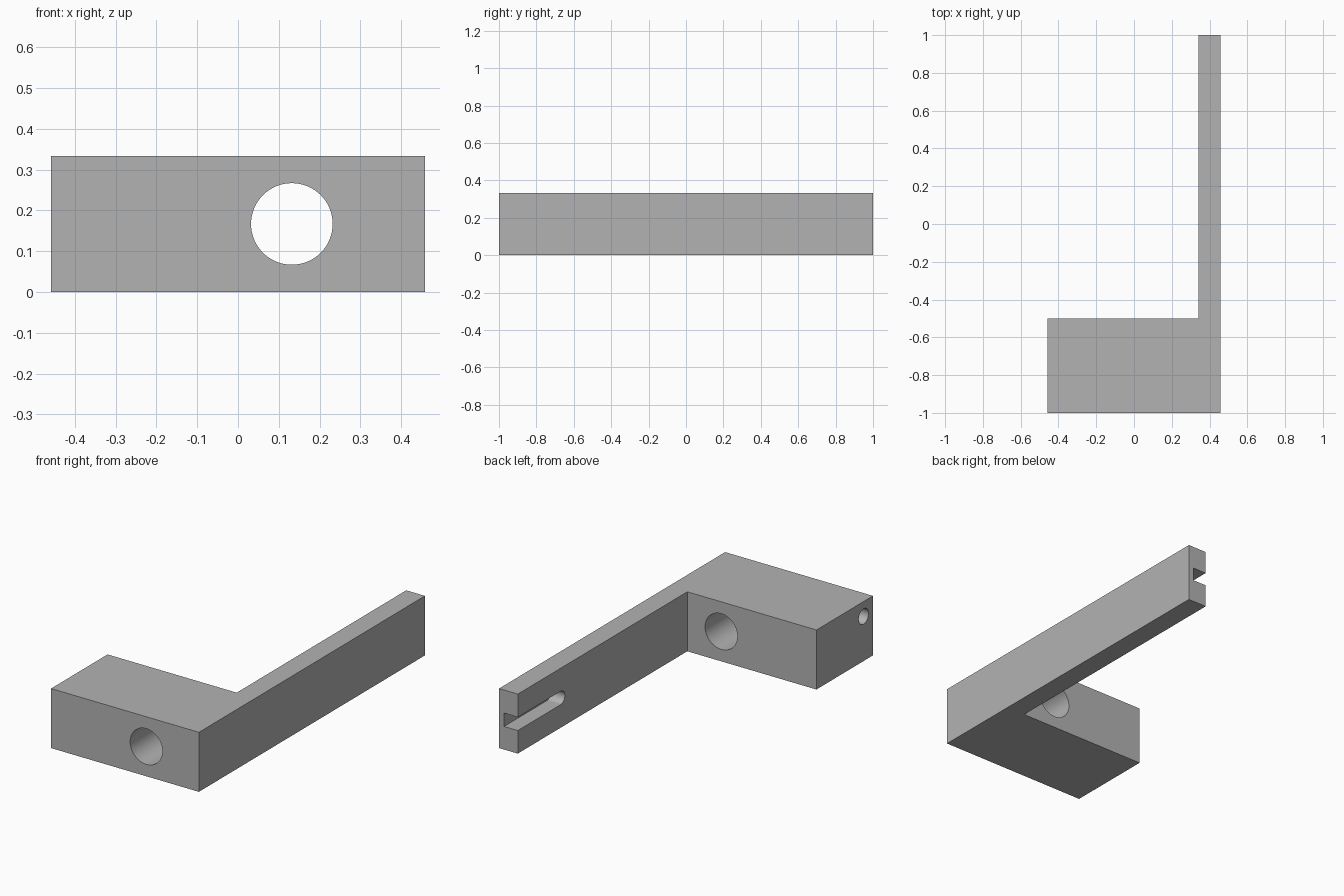
import bpy, bmesh
from math import sin, cos, pi, radians

cube = bpy.data.objects.get("Cube")
if cube:
    bpy.data.objects.remove(cube, do_unlink=True)

H = 1 / 3             # height
X, Y = 0.458, 1.0     # half extents
ARM_X = 0.342         # inner face of the arm
BLOCK_Y = -0.5        # rear face of the block

grey = bpy.data.materials.new("plain grey")
grey.use_nodes = True
grey.diffuse_color = (0.45, 0.45, 0.45, 1)
grey.node_tree.nodes["Principled BSDF"].inputs["Base Color"].default_value = grey.diffuse_color


def arc(u, v, r, start=0.0, sweep=2 * pi, n=64):
    return [(u + r * cos(start + sweep * i / n), v + r * sin(start + sweep * i / n))
            for i in range(n + (sweep < 2 * pi))]


def prism(name, outline, axis, lo, hi):
    """Extrude a 2D outline from lo to hi along the given axis."""
    place = {"x": lambda u, v, w: (w, u, v),
             "y": lambda u, v, w: (u, w, v),
             "z": lambda u, v, w: (u, v, w)}[axis]
    bm = bmesh.new()
    face = bm.faces.new([bm.verts.new(place(u, v, lo)) for u, v in outline])
    new = bmesh.ops.extrude_face_region(bm, geom=[face])["geom"]
    bmesh.ops.translate(bm, verts=[g for g in new if isinstance(g, bmesh.types.BMVert)],
                        vec=place(0, 0, hi - lo))
    bmesh.ops.recalc_face_normals(bm, faces=bm.faces)
    mesh = bpy.data.meshes.new(name)
    bm.to_mesh(mesh)
    bm.free()
    mesh.materials.append(grey)
    obj = bpy.data.objects.new(name, mesh)
    bpy.context.collection.objects.link(obj)
    return obj


# L-shaped body: thick block with a long thin arm
body = prism("bracket_body", [(-X, -Y), (X, -Y), (X, Y), (ARM_X, Y),
                              (ARM_X, BLOCK_Y), (-X, BLOCK_Y)], "z", 0, H)

# Main bore through the block, blind hole in its end, open slot in the arm tip
slot_r = 0.0375
slot_outline = arc(0.583 + slot_r, H / 2, slot_r, pi / 2, pi, 32)
slot_outline += [(Y + 0.1, H / 2 - slot_r), (Y + 0.1, H / 2 + slot_r)]
cutters = [
    prism("main_bore_cutter", arc(0.132, H / 2, 0.1), "y", -Y - 0.1, BLOCK_Y + 0.1),
    prism("end_hole_cutter", arc(-0.917, 0.25, 0.043), "x", -X - 0.1, -X + 0.3),
    prism("arm_slot_cutter", slot_outline, "x", ARM_X - 0.1, ARM_X + 0.085),
]

bpy.ops.object.select_all(action="DESELECT")
bpy.context.view_layer.objects.active = body
body.select_set(True)
for cutter in cutters:
    cutter.hide_render = True
    mod = body.modifiers.new(cutter.name, "BOOLEAN")
    mod.operation = "DIFFERENCE"
    mod.solver = "EXACT"
    mod.object = cutter
    bpy.ops.object.modifier_apply(modifier=mod.name)
    bpy.data.objects.remove(cutter, do_unlink=True)

bpy.ops.object.shade_smooth_by_angle(angle=radians(30))
